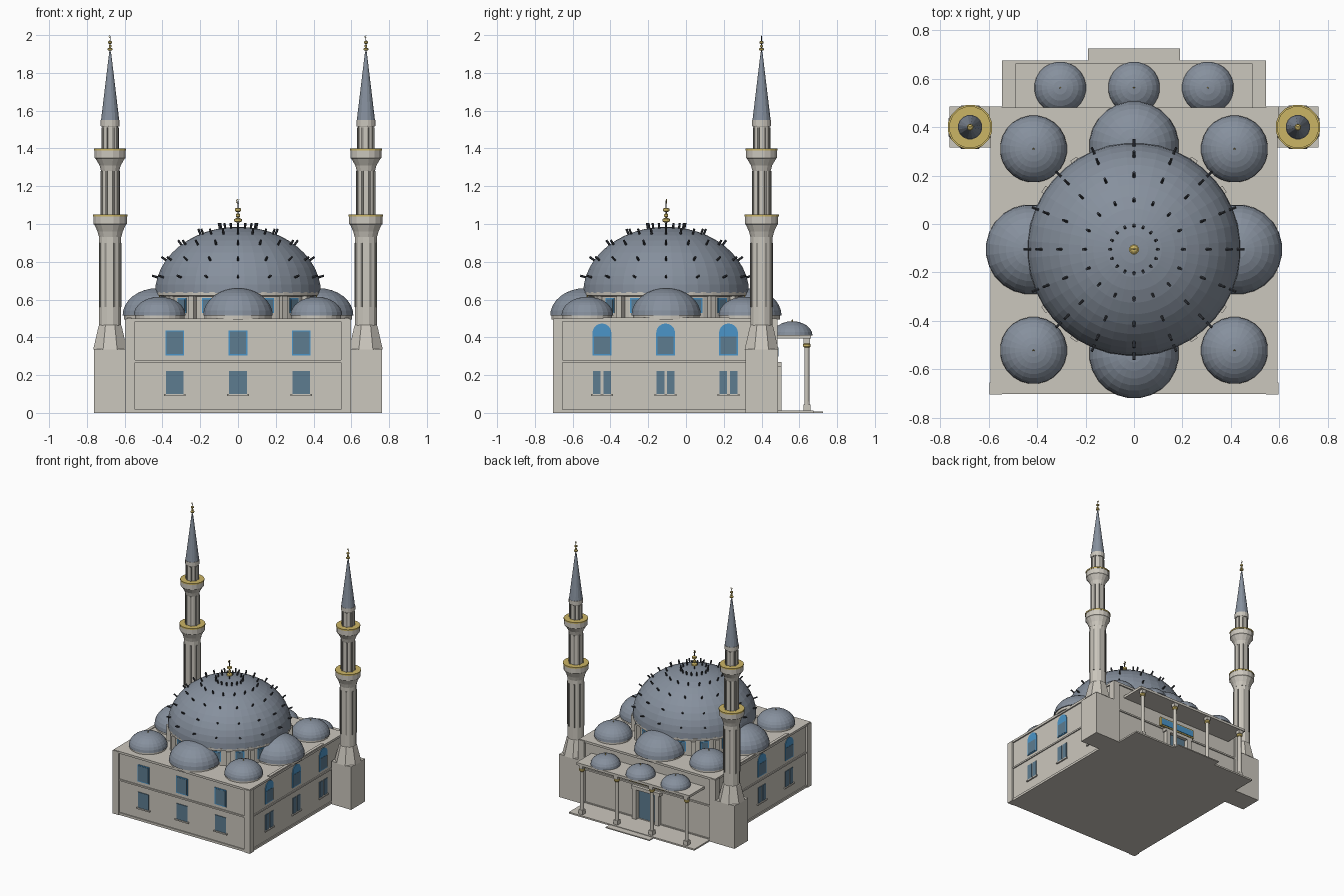
import bpy, bmesh, math
from mathutils import Vector

cube = bpy.data.objects.get("Cube")
if cube:
    bpy.data.objects.remove(cube, do_unlink=True)


def material(name, *rgb):
    m = bpy.data.materials.new(name)
    m.use_nodes = True
    m.diffuse_color = (*rgb, 1)
    m.node_tree.nodes["Principled BSDF"].inputs["Base Color"].default_value = (*rgb, 1)
    return m


STONE = material("pale stone", 0.6, 0.57, 0.51)
SHADE = material("grey stone", 0.3, 0.29, 0.26)
LEAD = material("blue grey lead", 0.24, 0.28, 0.34)
GOLD = material("gold", 0.6, 0.46, 0.13)
BLUE = material("bright blue", 0.07, 0.3, 0.58)
PANE = material("grey blue glass", 0.11, 0.2, 0.28)
DARK = material("dark metal", 0.04, 0.045, 0.055)


def finish(name, bm, mat, loc=(0, 0, 0), turn=0):
    bmesh.ops.recalc_face_normals(bm, faces=bm.faces)
    mesh = bpy.data.meshes.new(name)
    bm.to_mesh(mesh)
    bm.free()
    mesh.materials.append(mat)
    ob = bpy.data.objects.new(name, mesh)
    ob.location = loc
    ob.rotation_euler.z = turn
    bpy.context.collection.objects.link(ob)
    return ob


def box(name, xs, ys, zs, mat, loc=(0, 0, 0), turn=0):
    bm = bmesh.new()
    bmesh.ops.create_cube(bm, size=1)
    for v in bm.verts:
        v.co = Vector([min(r) if c < 0 else max(r) for c, r in zip(v.co, (xs, ys, zs))])
    return finish(name, bm, mat, loc, turn)


def lathe(name, profile, sides, mat, x=0, y=0):
    """Turn (radius, height) points about a vertical axis, flats facing the axes."""
    bm = bmesh.new()
    rings = []
    for r, z in profile:
        angles = [math.tau * (i + 0.5) / sides for i in range(sides)]
        rings.append([bm.verts.new((r * math.cos(a), r * math.sin(a), z)) for a in angles])
    for low, high in zip(rings, rings[1:]):
        for i in range(sides):
            j = (i + 1) % sides
            bm.faces.new((low[i], low[j], high[j], high[i]))
    bm.faces.new(rings[0])
    bm.faces.new(rings[-1])
    bmesh.ops.remove_doubles(bm, verts=bm.verts, dist=0.00005)
    return finish(name, bm, mat, (x, y, 0))


def dome(name, x, y, radius, z, height, sides=24, steps=8):
    arc = [math.pi / 2 * i / steps for i in range(steps + 1)]
    profile = [(radius * math.cos(t) + 0.0005, z + height * math.sin(t)) for t in arc]
    return lathe(name, profile, sides, LEAD, x, y)


def arch_plate(name, x0, x1, y, half, bottom, spring, mat):
    bm = bmesh.new()
    pts = [(y - half, bottom), (y + half, bottom)]
    pts += [(y + half * math.cos(math.pi * i / 12), spring + half * math.sin(math.pi * i / 12)) for i in range(13)]
    face = bm.faces.new([bm.verts.new((x0, *p)) for p in pts])
    grown = bmesh.ops.extrude_face_region(bm, geom=[face])["geom"]
    for v in grown:
        if isinstance(v, bmesh.types.BMVert):
            v.co.x = x1
    return finish(name, bm, mat)


# Prayer hall body
box("hall_walls", (-0.582, 0.582), (-0.692, 0.472), (0, 0.49), STONE)
box("hall_plinth", (-0.59, 0.59), (-0.7, 0.48), (0, 0.018), STONE)
box("string_course", (-0.59, 0.59), (-0.7, 0.48), (0.268, 0.28), STONE)
box("roof_cornice", (-0.592, 0.592), (-0.702, 0.482), (0.483, 0.5), STONE)
for s in (-1, 1):
    for ys in ((-0.705, -0.655), (0.435, 0.485)):
        box("corner_pilaster", (s * 0.545, s * 0.597), ys, (0, 0.495), STONE)
    box("roof_kerb", (s * 0.565, s * 0.588), (-0.44, 0.23), (0.5, 0.506), STONE)

# Front windows
for x in (-0.335, 0, 0.335):
    box("front_upper_frame", (x - 0.05, x + 0.05), (-0.697, -0.692), (0.305, 0.437), BLUE)
    box("front_upper_pane", (x - 0.043, x + 0.043), (-0.699, -0.692), (0.312, 0.43), PANE)
    box("front_lower_pane", (x - 0.047, x + 0.047), (-0.697, -0.692), (0.1, 0.222), PANE)
    box("front_sill", (x - 0.058, x + 0.058), (-0.703, -0.692), (0.09, 0.1), STONE)

# Side windows
for s in (-1, 1):
    wall = s * 0.582
    for y in (-0.445, -0.108, 0.225):
        arch_plate("side_arched_window", wall, s * 0.587, y, 0.05, 0.305, 0.423, BLUE)
        box("side_upper_pane", (wall, s * 0.589), (y - 0.042, y + 0.042), (0.312, 0.405), PANE)
        for k in (-1, 1):
            box("side_lower_pane", (wall, s * 0.587), (y + k * 0.007, y + k * 0.048), (0.1, 0.222), PANE)
        box("side_sill", (wall, s * 0.593), (y - 0.058, y + 0.058), (0.09, 0.1), STONE)

# Drum with windows and buttresses
CY = -0.105
lathe("drum", [(0.42, 0.49), (0.42, 0.63)], 32, STONE, 0, CY)
lathe("drum_cornice", [(0.425, 0.615), (0.44, 0.622), (0.44, 0.64), (0.42, 0.645)], 48, STONE, 0, CY)
for i in range(16):
    a = math.tau * i / 16
    box("drum_window", (0.412, 0.422), (-0.032, 0.032), (0.53, 0.608), BLUE, (0, CY, 0), a)
    box("drum_pane", (0.412, 0.424), (-0.024, 0.024), (0.535, 0.6), PANE, (0, CY, 0), a)
    box("drum_buttress", (0.4, 0.45), (-0.016, 0.016), (0.5, 0.62), STONE, (0, CY, 0), a + math.pi / 16)

# Main dome with rows of pegs
RADIUS, BASE, RISE = 0.44, 0.635, 0.35
dome("main_dome", 0, CY, RADIUS, BASE, RISE, 40, 12)
bm = bmesh.new()
for t in (0.24, 0.52, 0.82, 1.1, 1.35):
    for i in range(16):
        a = math.tau * i / 16
        flat = Vector((math.cos(a), math.sin(a), 0))
        spot = flat * RADIUS * math.cos(t) + Vector((0, CY, BASE + RISE * math.sin(t)))
        normal = (flat * math.cos(t) / RADIUS + Vector((0, 0, math.sin(t) / RISE))).normalized()
        matrix = normal.to_track_quat("Z", "Y").to_matrix().to_4x4()
        matrix.translation = spot + normal * 0.011
        bmesh.ops.create_cone(bm, cap_ends=True, segments=6, radius1=0.006, radius2=0.006, depth=0.036, matrix=matrix)
finish("dome_pegs", bm, DARK)


def finial(x, y, z, k):
    """Pole, stacked gold knobs and a crescent."""
    lathe("finial_pole", [(0.004 * k, z), (0.003 * k, z + 0.14 * k)], 8, DARK, x, y)
    for h, r in ((0.035, 0.021), (0.06, 0.011), (0.09, 0.017)):
        c = z + h * k
        lathe("finial_knob", [(r * k * 0.5, c - 0.011 * k), (r * k, c - 0.006 * k),
                              (r * k, c + 0.006 * k), (r * k * 0.5, c + 0.011 * k)], 12, GOLD, x, y)
    bm = bmesh.new()
    outer, inner = [], []
    for i in range(11):
        a = math.pi * (0.65 + 1.7 * i / 10)
        wide = 0.004 * math.sin(math.pi * i / 10) + 0.0006
        for ring, r in ((outer, 0.012), (inner, 0.012 - wide)):
            ring.append(bm.verts.new((r * k * math.sin(a), 0, z + (0.135 - r * math.cos(a)) * k)))
    for i in range(10):
        bm.faces.new((outer[i], outer[i + 1], inner[i + 1], inner[i]))
    crescent = finish("finial_crescent", bm, GOLD, (x, y, 0))
    crescent.modifiers.new("thickness", "SOLIDIFY").thickness = 0.004 * k


finial(0, CY, 0.985, 1)

# Surrounding domes on low rims
lesser = [(0, -0.535, 0.185, 0.145), (0, 0.322, 0.185, 0.145)]
for s in (-1, 1):
    lesser.append((s * 0.427, CY, 0.185, 0.145))
    lesser += [(s * 0.415, y, 0.138, 0.1) for y in (-0.522, 0.31)]
for x, y, r, h in lesser:
    lathe("dome_rim", [(r * 0.96, 0.495), (r * 0.96, 0.517)], 24, STONE, x, y)
    dome("side_dome" if r > 0.15 else "corner_dome", x, y, r, 0.515, h)
    if r < 0.15:
        lathe("corner_dome_tip", [(0.004, 0.61), (0.003, 0.625)], 6, GOLD, x, y)

# Rear porch
box("porch_floor", (-0.545, 0.545), (0.47, 0.675), (0, 0.012), STONE)
box("porch_step", (-0.19, 0.19), (0.67, 0.725), (0, 0.008), STONE)
box("porch_roof", (-0.49, 0.49), (0.47, 0.662), (0.393, 0.412), STONE)
for x in (-0.305, 0, 0.305):
    dome("porch_dome", x, 0.563, 0.107, 0.41, 0.075, 24, 6)
    lathe("porch_dome_tip", [(0.004, 0.48), (0.003, 0.495)], 6, GOLD, x, 0.563)
for x in (-0.455, -0.152, 0.152, 0.455):
    box("column_base", (x - 0.018, x + 0.018), (0.622, 0.658), (0.01, 0.045), STONE)
    lathe("porch_column", [(0.014, 0.04), (0.013, 0.35)], 12, STONE, x, 0.64)
    lathe("column_capital", [(0.015, 0.345), (0.021, 0.352), (0.021, 0.363), (0.015, 0.368)], 12, GOLD, x, 0.64)
    box("column_head", (x - 0.017, x + 0.017), (0.623, 0.657), (0.368, 0.394), STONE)

# Entrance
box("entrance_door", (-0.075, 0.075), (0.47, 0.478), (0.012, 0.245), PANE)
for s in (-1, 1):
    box("door_pillar", (s * 0.08, s * 0.115), (0.47, 0.505), (0.012, 0.255), STONE)
box("door_lintel", (-0.125, 0.125), (0.47, 0.505), (0.245, 0.27), STONE)
box("entrance_gold_frame", (-0.155, 0.155), (0.47, 0.485), (0.288, 0.356), GOLD)
box("entrance_blue_panel", (-0.145, 0.145), (0.47, 0.489), (0.298, 0.346), BLUE)

# Minarets
MY = 0.4
for s in (-1, 1):
    x = s * 0.677
    box("minaret_base", (s * 0.59, s * 0.762), (0.316, 0.486), (0, 0.337), STONE)
    lathe("minaret_taper", [(0.097, 0.335), (0.066, 0.46), (0.062, 0.465)], 8, STONE, x, MY)
    lathe("minaret_lower_shaft", [(0.06, 0.46), (0.06, 0.94)], 12, STONE, x, MY)
    lathe("minaret_middle_shaft", [(0.049, 1.0), (0.049, 1.33)], 12, STONE, x, MY)
    lathe("minaret_upper_shaft", [(0.043, 1.38), (0.043, 1.53)], 12, STONE, x, MY)
    for z, r, foot in ((1.05, 0.09, 0.06), (1.4, 0.084, 0.049)):
        lathe("balcony", [(foot, z - 0.12), (foot + 0.008, z - 0.09), (r - 0.006, z - 0.055),
                          (r, z - 0.05), (r, z - 0.008)], 16, STONE, x, MY)
        lathe("balcony_rail", [(r + 0.003, z - 0.01), (r + 0.003, z)], 16, GOLD, x, MY)
    for r, low, high in ((0.058, 0.56, 0.9), (0.049, 1.05, 1.28), (0.043, 1.4, 1.51)):
        for i in range(8):
            box("shaft_rib", (r - 0.004, r + 0.005), (-0.005, 0.005), (low, high), SHADE, (x, MY, 0), math.tau * (i + 0.5) / 8)
    lathe("minaret_collar", [(0.048, 1.515), (0.051, 1.52), (0.051, 1.55)], 16, STONE, x, MY)
    lathe("minaret_spire", [(0.049, 1.55), (0.005, 1.91)], 16, LEAD, x, MY)
    finial(x, MY, 1.902, 0.66)
